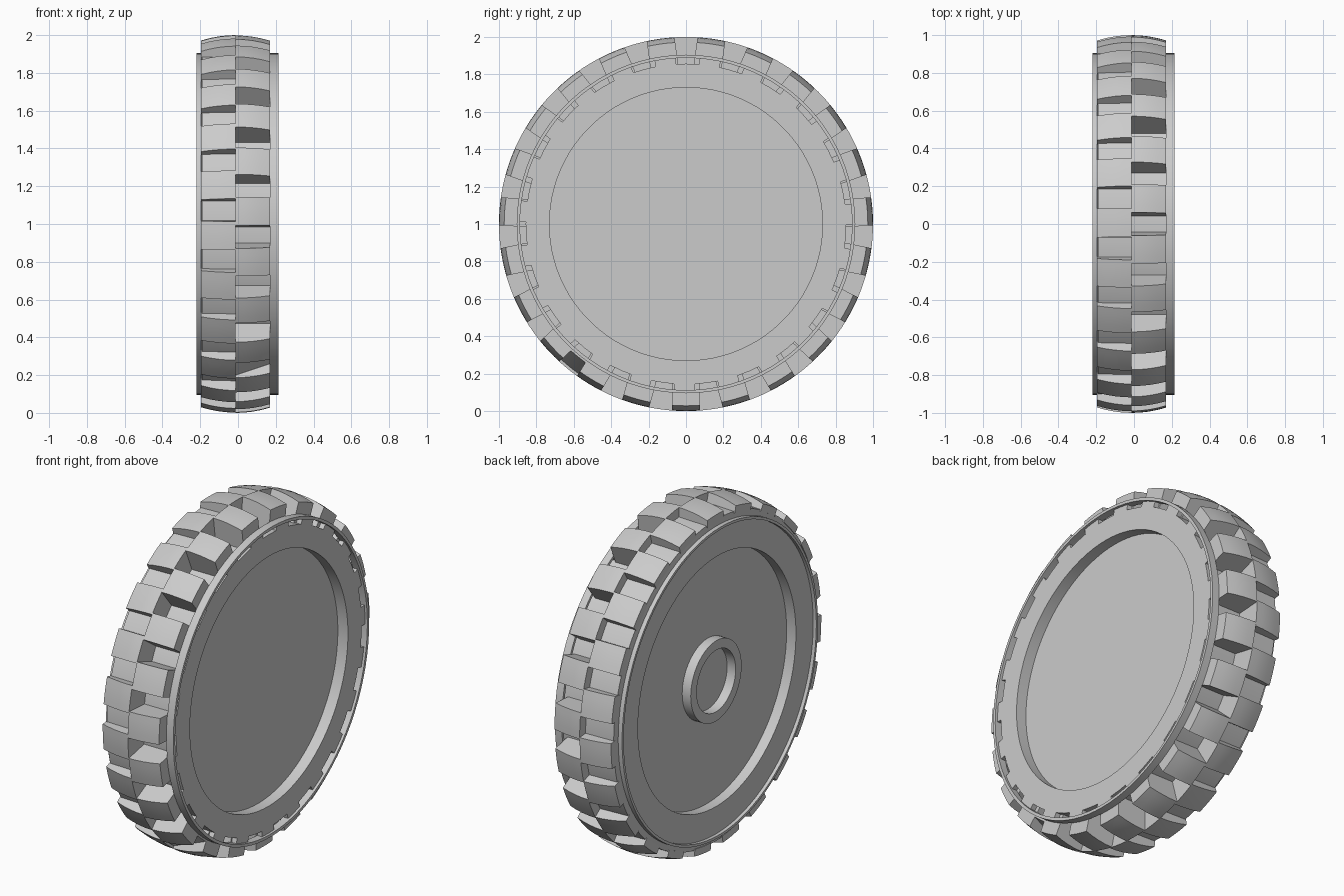
import bpy, bmesh, math

cube = bpy.data.objects.get("Cube")
if cube:
    bpy.data.objects.remove(cube, do_unlink=True)

mat = bpy.data.materials.new("light_grey")
mat.use_nodes = True
GREY = (0.6, 0.6, 0.6, 1)
mat.diffuse_color = GREY
mat.node_tree.nodes["Principled BSDF"].inputs["Base Color"].default_value = GREY

COUNT = 23                      # lugs in each tread row
PITCH = 2 * math.pi / COUNT
MID = -0.012                    # plane where the two tread rows meet


def finish(bm, name):
    bmesh.ops.remove_doubles(bm, verts=bm.verts, dist=1e-5)
    bmesh.ops.recalc_face_normals(bm, faces=bm.faces)
    mesh = bpy.data.meshes.new(name)
    bm.to_mesh(mesh)
    bm.free()
    mesh.materials.append(mat)
    obj = bpy.data.objects.new(name, mesh)
    bpy.context.collection.objects.link(obj)
    bpy.ops.object.select_all(action="DESELECT")
    obj.select_set(True)
    bpy.context.view_layer.objects.active = obj
    bpy.ops.object.shade_smooth_by_angle(angle=math.radians(25))
    return obj


def lathe(name, profile, closed=False, steps=92):
    """Spin (x, radius) points about the wheel axle."""
    bm = bmesh.new()
    pts = profile + profile[:1] if closed else profile
    vs = [bm.verts.new((x, 0, 1 - r)) for x, r in pts]
    edges = [bm.edges.new(pair) for pair in zip(vs, vs[1:])]
    bmesh.ops.spin(bm, geom=vs + edges, cent=(0, 0, 1), axis=(1, 0, 0),
                   angle=2 * math.pi, steps=steps, use_merge=True)
    return finish(bm, name)


def add_block(bm, x0, x1, angle, half, floor, crown, nx=4, nt=4):
    """Straight-sided block with a curved top; crown(x) gives its radius."""
    def vert(x, t, r):
        d = math.sqrt(r * r - t * t)
        y = -d * math.sin(angle) - t * math.cos(angle)
        z = 1 - d * math.cos(angle) + t * math.sin(angle)
        return bm.verts.new((x, y, z))
    layers = []
    for top in (False, True):
        layers.append([[vert(x, half * (2 * j / nt - 1), crown(x) if top else floor)
                        for j in range(nt + 1)]
                       for x in (x0 + (x1 - x0) * i / nx for i in range(nx + 1))])
    low, high = layers
    for g in layers:
        for i in range(nx):
            for j in range(nt):
                bm.faces.new((g[i][j], g[i + 1][j], g[i + 1][j + 1], g[i][j + 1]))
    for j in (0, nt):
        for i in range(nx):
            bm.faces.new((low[i][j], low[i + 1][j], high[i + 1][j], high[i][j]))
    for i in (0, nx):
        for j in range(nt):
            bm.faces.new((low[i][j], low[i][j + 1], high[i][j + 1], high[i][j]))


def tread_crown(x):
    return 1 - 0.028 * ((x - MID) / 0.182) ** 2


def ring_of_blocks(name, x0, x1, offset, half, floor, crown):
    bm = bmesh.new()
    for k in range(COUNT):
        add_block(bm, x0, x1, k * PITCH + offset, half, floor, crown)
    return finish(bm, name)


# Wheel body: recessed disc on each side, shallow flanges, raised right band
lathe("wheel_body", [
    (-0.14, 0), (-0.14, 0.73), (-0.2, 0.73), (-0.2, 0.89), (-0.22, 0.89),
    (-0.22, 0.905), (-0.195, 0.905), (-0.19, 0.94), (MID, 0.945),
    (MID, 0.857), (0.2, 0.857), (0.2, 0.73), (0.135, 0.73), (0.135, 0)])

# Thin lip hoop on the left side, joined to the flange by webs between slots
lathe("lip_hoop", [(0.17, 0.888), (0.215, 0.888), (0.215, 0.905), (0.17, 0.905)],
      closed=True)
ring_of_blocks("slot_webs", 0.165, 0.2, 0.01, 0.056, 0.85, lambda x: 0.892)

# Two staggered rows of tread lugs
ring_of_blocks("left_lugs", MID, 0.17, 0, 0.075, 0.85, tread_crown)
ring_of_blocks("right_lugs", -0.195, MID, PITCH / 2 + 0.006, 0.076, 0.93, tread_crown)

# Sloping filler in one tread gap
bm = bmesh.new()
add_block(bm, MID, 0.17, 2.5 * PITCH, 0.066, 0.9,
          lambda x: 0.985 - 0.07 * (x - MID) / 0.182)
finish(bm, "tread_filler")

# Hub ring on the right disc
lathe("hub_ring", [(-0.135, 0.18), (-0.195, 0.18), (-0.195, 0.235), (-0.135, 0.235)],
      closed=True, steps=64)
